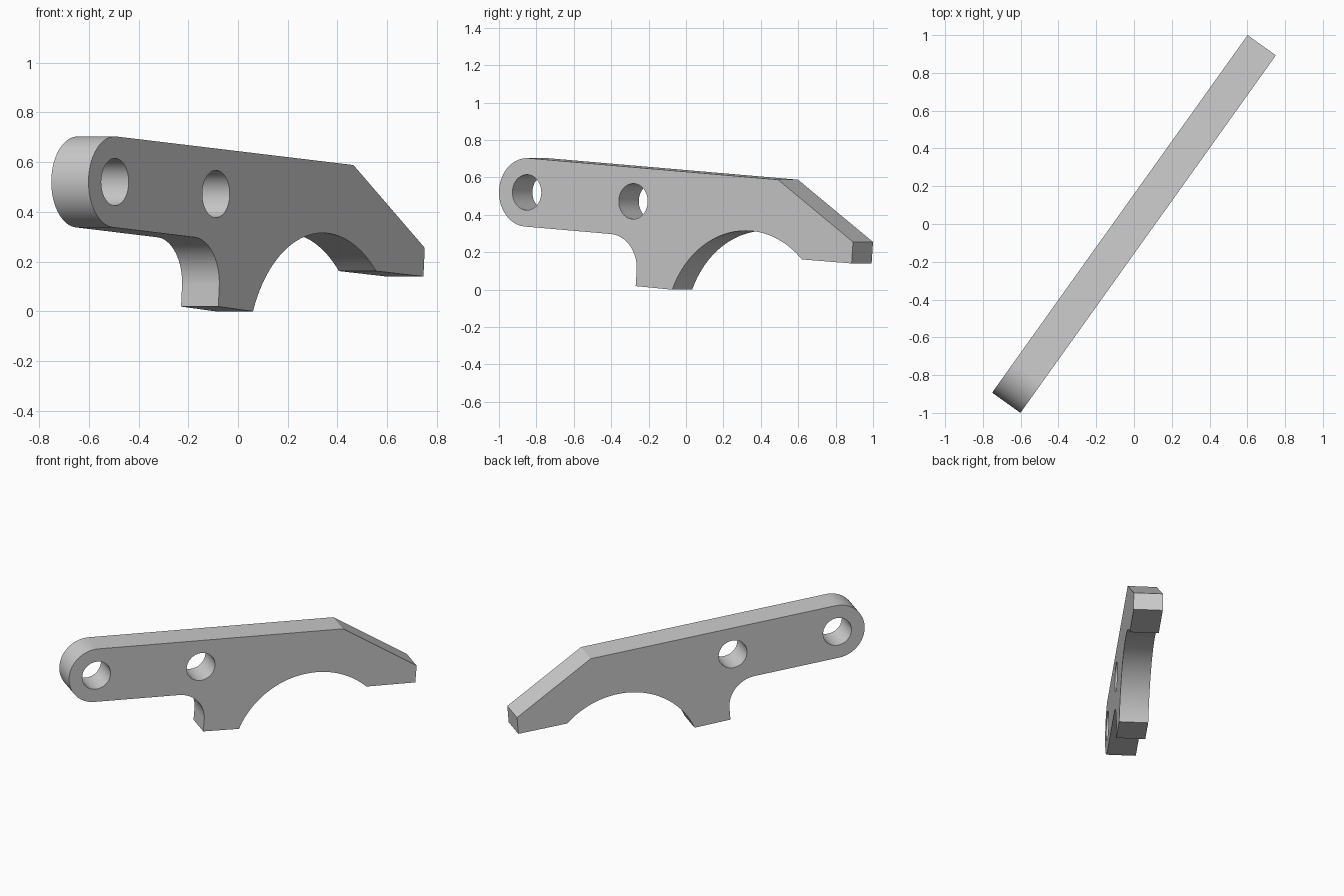
import bpy, bmesh
from math import radians, sin, cos, atan2, degrees

if "Cube" in bpy.data.objects:
    bpy.data.objects.remove(bpy.data.objects["Cube"])

THICK = 0.184
TURN = radians(54.46)   # heading of the plate about the vertical
TILT = 4                # slope of the arm's long edges, in degrees


def arc(cx, cz, r, a0, a1, n):
    """Points of an arc, angles in degrees."""
    angles = [radians(a0 + (a1 - a0) * i / n) for i in range(n + 1)]
    return [(cx + r * cos(a), cz + r * sin(a)) for a in angles]


def angle_to(cx, cz, x, z):
    return degrees(atan2(z - cz, x - cx))


def prism(name, outline, thick):
    """Extrude an outline in x and z symmetrically along y."""
    bm = bmesh.new()
    face = bm.faces.new([bm.verts.new((x, -thick / 2, z)) for x, z in outline])
    new = bmesh.ops.extrude_face_region(bm, geom=[face])["geom"]
    moved = [v for v in new if isinstance(v, bmesh.types.BMVert)]
    bmesh.ops.translate(bm, verts=moved, vec=(0, thick, 0))
    bmesh.ops.recalc_face_normals(bm, faces=bm.faces)
    mesh = bpy.data.meshes.new(name)
    bm.to_mesh(mesh)
    bm.free()
    obj = bpy.data.objects.new(name, mesh)
    bpy.context.collection.objects.link(obj)
    return obj


# Outline: rounded end, fillet into foot, large arch, chamfered tip
ax, az, ar = 0.456, -0.21, 0.525
outline = arc(-0.98, 0.52, 0.183, 90 - TILT, 270 - TILT, 40)
outline += arc(-0.441, 0.115, 0.183, 90 - TILT, -TILT, 20)
outline += [(-0.265, 0.019)]
outline += arc(ax, az, ar, angle_to(ax, az, -0.026, 0.0),
               angle_to(ax, az, 0.827, 0.162), 40)
outline += [(1.154, 0.14), (1.163, 0.255), (0.67, 0.588)]
plate = prism("lever_plate", outline, THICK)

# Two through holes
for i, (x, z) in enumerate([(-0.98, 0.52), (-0.281, 0.472)]):
    cutter = prism("hole_cutter", arc(x, z, 0.095, 0, 352.5, 47), THICK * 2)
    cutter.hide_render = True
    mod = plate.modifiers.new("hole", "BOOLEAN")
    mod.operation = "DIFFERENCE"
    mod.solver = "EXACT"
    mod.object = cutter
    bpy.context.view_layer.objects.active = plate
    plate.select_set(True)
    bpy.ops.object.modifier_apply(modifier=mod.name)
    bpy.data.objects.remove(cutter)

# Plain grey finish
grey = bpy.data.materials.new("plain_grey")
grey.use_nodes = True
colour = (0.6, 0.6, 0.6, 1)
grey.diffuse_color = colour
grey.node_tree.nodes["Principled BSDF"].inputs["Base Color"].default_value = colour
plate.data.materials.clear()
plate.data.materials.append(grey)

plate.rotation_euler.z = TURN
bpy.ops.object.select_all(action="DESELECT")
plate.select_set(True)
bpy.context.view_layer.objects.active = plate
bpy.ops.object.shade_smooth_by_angle(angle=radians(30))
